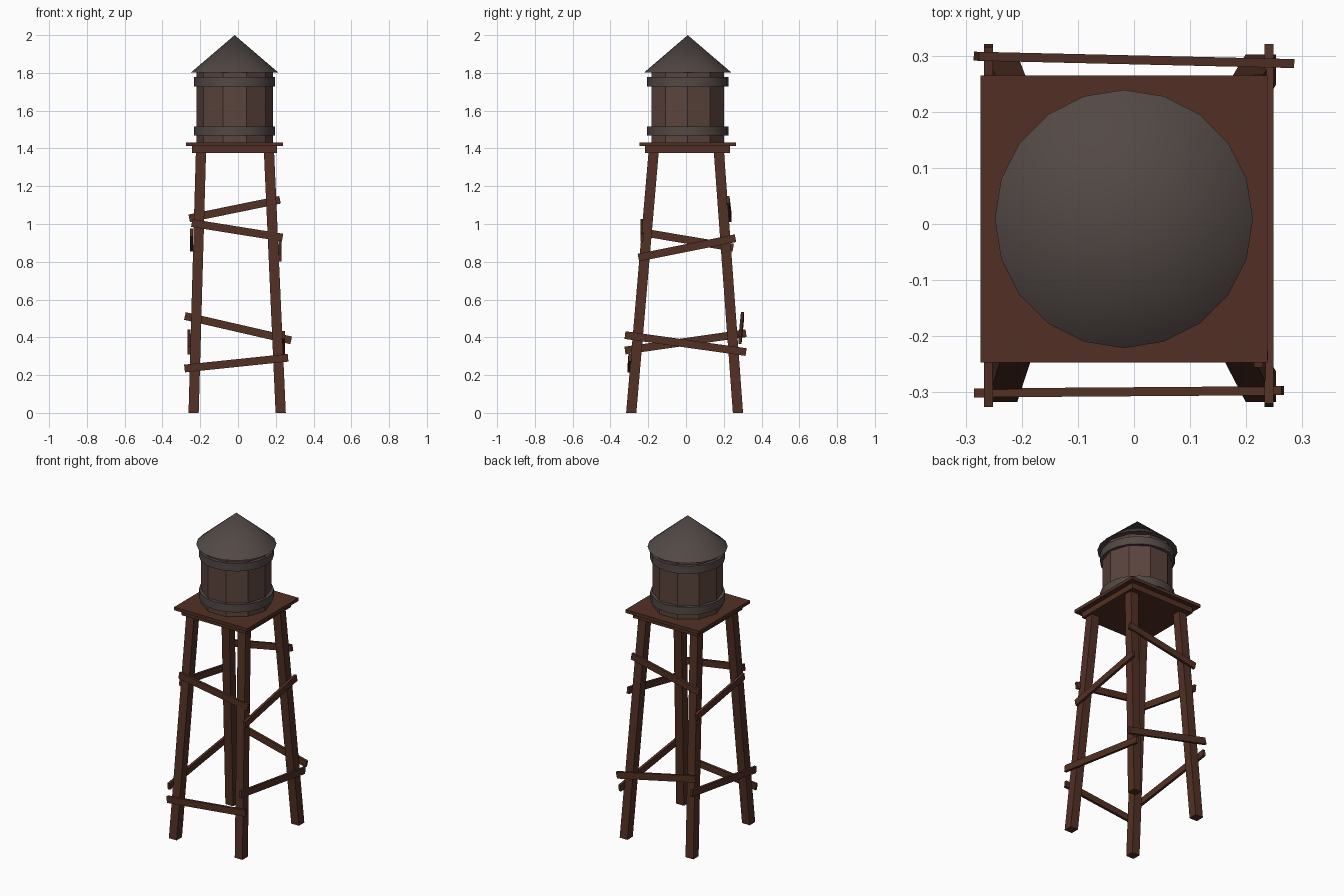
import bpy, bmesh, math
from mathutils import Vector, Matrix

if "Cube" in bpy.data.objects:
    bpy.data.objects.remove(bpy.data.objects["Cube"])

CX, CY = -0.018, 0.009          # axis of tank and platform


def material(name, rgb):
    m = bpy.data.materials.new(name)
    m.diffuse_color = (*rgb, 1)
    m.use_nodes = True
    m.node_tree.nodes["Principled BSDF"].inputs["Base Color"].default_value = m.diffuse_color
    return m


WOOD = material("dark_wood", (0.085, 0.030, 0.018))
STAVES = material("tank_wood", (0.105, 0.058, 0.047))
METAL = material("grey_metal", (0.085, 0.066, 0.060))


def box(name, size, matrix, mat):
    bm = bmesh.new()
    bmesh.ops.create_cube(bm, size=1)
    bmesh.ops.scale(bm, vec=size, verts=bm.verts)
    return finish(name, bm, matrix, mat)


def finish(name, bm, matrix, mat):
    bm.transform(matrix)
    bmesh.ops.recalc_face_normals(bm, faces=bm.faces)
    me = bpy.data.meshes.new(name)
    bm.to_mesh(me)
    bm.free()
    ob = bpy.data.objects.new(name, me)
    bpy.context.collection.objects.link(ob)
    me.materials.append(mat)
    return ob


def round_part(name, sides, r1, r2, z0, z1, mat, smooth):
    bm = bmesh.new()
    bmesh.ops.create_cone(bm, cap_ends=True, segments=sides,
                          radius1=r1, radius2=r2, depth=z1 - z0)
    bmesh.ops.remove_doubles(bm, verts=bm.verts, dist=1e-5)
    # put a vertex on the +x axis
    v = max(bm.verts, key=lambda v: (round(v.co.x, 5), -abs(v.co.y)))
    turn = Matrix.Rotation(-math.atan2(v.co.y, v.co.x), 4, 'Z')
    ob = finish(name, bm, Matrix.Translation((CX, CY, (z0 + z1) / 2)) @ turn, mat)
    if smooth:
        bpy.ops.object.select_all(action='DESELECT')
        ob.select_set(True)
        bpy.context.view_layer.objects.active = ob
        bpy.ops.object.shade_smooth_by_angle(angle=math.radians(30))
    return ob


def leg(name, foot, head, width=0.054, height=1.385):
    # square post sheared so that both ends stay level
    ob = box(name, (width, width, height), Matrix.Translation((0, 0, height / 2)), WOOD)
    for v in ob.data.vertices:
        p = head if v.co.z > height / 2 else foot
        v.co.x += p[0]
        v.co.y += p[1]


def brace(name, a, b, thick=0.016, tall=0.041):
    # plank from a to b, standing on its narrow edge
    a, b = Vector(a), Vector(b)
    x = (b - a).normalized()
    y = Vector((0, 0, 1)).cross(x).normalized()
    z = x.cross(y)
    m = Matrix((x, y, z)).transposed().to_4x4()
    box(name, ((b - a).length, thick, tall), Matrix.Translation((a + b) / 2) @ m, WOOD)


# legs
for sx, fx, hx in (("left", -0.235, -0.196), ("right", 0.226, 0.164)):
    for sy, fy, hy in (("front", -0.290, -0.171), ("back", 0.275, 0.174)):
        leg(f"{sy}_{sx}_leg", (fx, fy), (hx, hy))

# crooked braces, two on each side of the tower
brace("front_upper_brace", (-0.245, -0.234, 1.005), (0.236, -0.234, 0.928))
brace("front_lower_brace", (-0.283, -0.301, 0.235), (0.265, -0.297, 0.292))
brace("back_upper_brace", (-0.258, 0.234, 1.030), (0.222, 0.222, 1.128))
brace("back_lower_brace", (-0.281, 0.299, 0.513), (0.281, 0.286, 0.384))
brace("left_upper_brace", (-0.246, -0.225, 0.955), (-0.246, 0.250, 0.875))
brace("left_lower_brace", (-0.259, -0.323, 0.330), (-0.259, 0.318, 0.422))
brace("right_upper_brace", (0.222, -0.252, 0.822), (0.222, 0.262, 0.925))
brace("right_lower_brace", (0.241, -0.323, 0.412), (0.241, 0.318, 0.322))

# platform
box("platform_base", (0.45, 0.45, 0.036), Matrix.Translation((CX, CY, 1.395)), WOOD)
box("platform_deck", (0.512, 0.512, 0.02), Matrix.Translation((CX, CY, 1.422)), WOOD)

# tank, hoops and roof
round_part("tank", 10, 0.202, 0.202, 1.43, 1.805, STAVES, False)
round_part("lower_hoop", 20, 0.215, 0.215, 1.468, 1.517, METAL, True)
round_part("upper_hoop", 20, 0.215, 0.215, 1.728, 1.777, METAL, True)
round_part("roof", 20, 0.23, 0.0, 1.803, 2.0, METAL, True)
